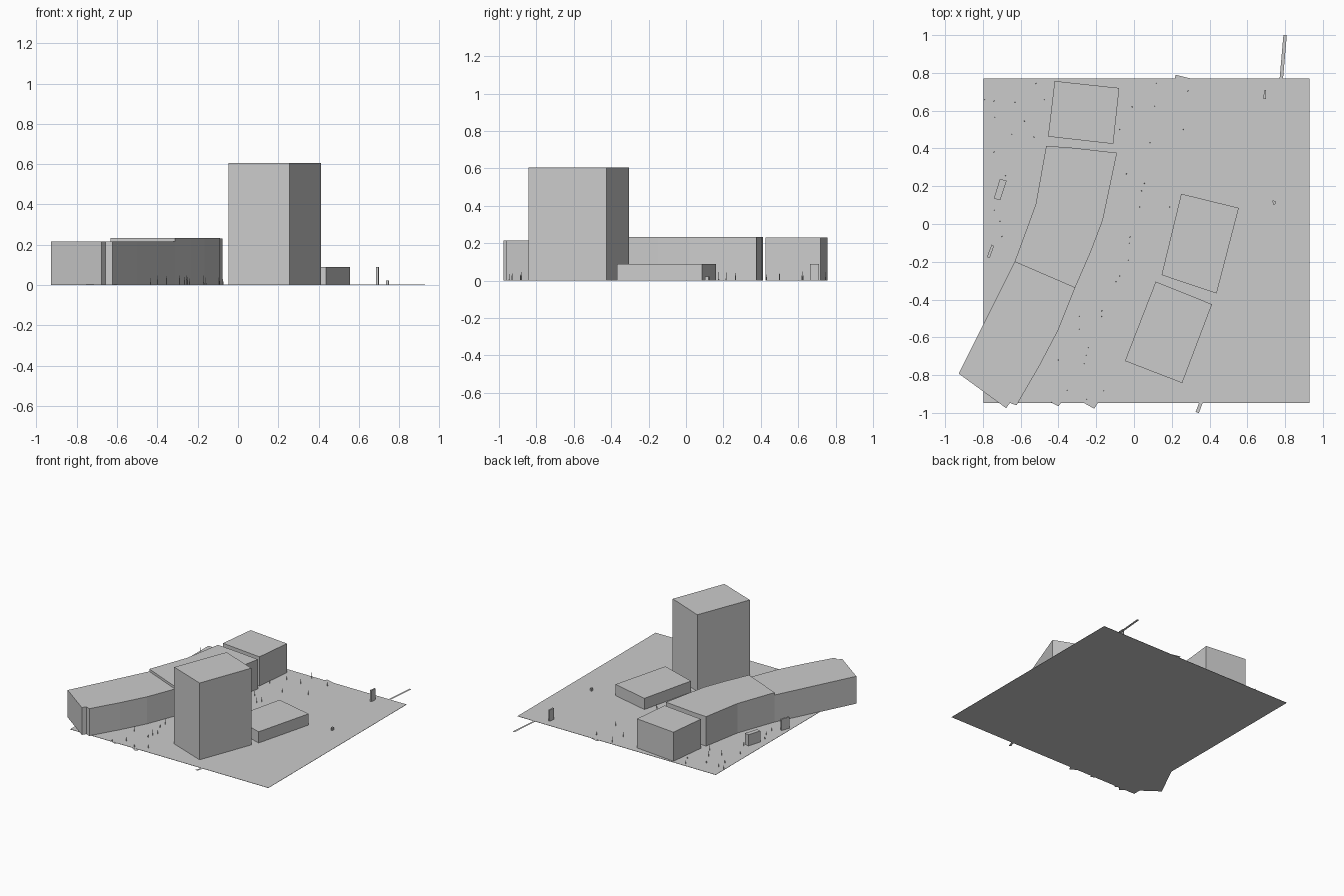
import bpy, bmesh, random
from mathutils import Vector

random.seed(4)


def make_object(name, bm):
    bmesh.ops.recalc_face_normals(bm, faces=bm.faces)
    me = bpy.data.meshes.new(name)
    bm.to_mesh(me)
    bm.free()
    ob = bpy.data.objects.new(name, me)
    bpy.context.collection.objects.link(ob)
    return ob


def prism(name, outline, height, z=0.0):
    """Extrude a plan outline straight up."""
    bm = bmesh.new()
    face = bm.faces.new([bm.verts.new((x, y, z)) for x, y in outline])
    if height:
        top = bmesh.ops.extrude_face_region(bm, geom=[face])["geom"]
        bmesh.ops.translate(bm, vec=(0, 0, height),
                            verts=[v for v in top if isinstance(v, bmesh.types.BMVert)])
    return make_object(name, bm)


def strip(name, path, width, z):
    """Flat ribbon along a path."""
    pts = [Vector(p) for p in path]
    left, right = [], []
    for i, p in enumerate(pts):
        d = (pts[min(i + 1, len(pts) - 1)] - pts[max(i - 1, 0)]).normalized()
        n = Vector((-d.y, d.x)) * width / 2
        left.append(tuple(p + n))
        right.append(tuple(p - n))
    return prism(name, left + right[::-1], 0, z)


# Ground slab with path and plaza edges poking out past its border
prism("ground", [(-0.797, -0.948), (0.928, -0.948), (0.928, 0.77), (-0.797, 0.77)], 0.002)
strip("footpath", [(0.335, -0.998), (0.36, -0.93), (0.47, -0.70), (0.62, -0.30), (0.71, -0.01),
                   (0.76, 0.50), (0.78, 0.77), (0.80, 1.0)], 0.018, 0.001)
prism("plaza", [(-0.44, -0.945), (-0.40, -0.965), (-0.385, -0.945), (-0.27, -0.945),
                (-0.21, -0.978), (-0.19, -0.945), (0.31, 0.768), (0.22, 0.79),
                (0.215, 0.76)], 0, 0.001)

# Long curved building in two sections, and the block at its far end
prism("curved_block_north", [(-0.465, 0.413), (-0.35, 0.406), (-0.09, 0.377), (-0.165, 0.02),
                             (-0.23, -0.15), (-0.312, -0.338), (-0.632, -0.20),
                             (-0.52, 0.105)], 0.234)
prism("curved_block_south", [(-0.632, -0.20), (-0.312, -0.338), (-0.40, -0.56), (-0.50, -0.75),
                             (-0.622, -0.96), (-0.657, -0.947), (-0.677, -0.975),
                             (-0.928, -0.792)], 0.215)
prism("end_block", [(-0.42, 0.757), (-0.078, 0.72), (-0.11, 0.424), (-0.455, 0.463)], 0.231)

# Tower and low annex
prism("tower", [(0.115, -0.305), (0.413, -0.425), (0.255, -0.842), (-0.048, -0.725)], 0.606)
prism("low_annex", [(0.25, 0.16), (0.555, 0.085), (0.437, -0.368), (0.146, -0.27)], 0.09)

# Small huts around the edges
prism("east_kiosk", [(0.69, 0.71), (0.70, 0.71), (0.698, 0.663), (0.684, 0.665)], 0.09)
prism("east_box", [(0.734, 0.125), (0.75, 0.121), (0.747, 0.102), (0.735, 0.104)], 0.023)
prism("west_hut", [(-0.71, 0.238), (-0.674, 0.23), (-0.708, 0.126), (-0.742, 0.135)], 0.09)
prism("west_kiosk", [(-0.754, -0.109), (-0.741, -0.117), (-0.765, -0.182), (-0.778, -0.174)], 0.09)

# Slim posts scattered across the site
west_posts = [(-0.79, 0.66), (-0.74, 0.65), (-0.63, 0.645), (-0.52, 0.745), (-0.475, 0.66),
              (-0.735, 0.565), (-0.645, 0.475), (-0.53, 0.46), (-0.58, 0.545), (-0.74, 0.38),
              (-0.68, 0.255), (-0.74, 0.075), (-0.71, 0.015), (-0.70, -0.065)]
court_posts = [(-0.01, 0.62), (0.11, 0.625), (0.12, 0.745), (0.285, 0.705), (0.26, 0.5),
               (-0.075, 0.5), (0.085, 0.43), (-0.04, 0.265), (0.055, 0.215), (0.04, 0.175),
               (0.19, 0.09), (0.03, 0.09), (-0.02, -0.07), (-0.025, -0.1), (-0.03, -0.19),
               (-0.075, -0.275), (-0.095, -0.305), (-0.17, -0.46), (-0.17, -0.49),
               (-0.29, -0.49), (-0.29, -0.555), (-0.24, -0.655), (-0.255, -0.695),
               (-0.265, -0.74), (-0.40, -0.72), (-0.355, -0.88), (-0.16, -0.885),
               (-0.435, -0.945), (-0.25, -0.93)]
for name, spots in (("west_posts", west_posts), ("court_posts", court_posts)):
    bm = bmesh.new()
    for x, y in spots:
        h = random.uniform(0.025, 0.05)
        new = bmesh.ops.create_cone(bm, cap_ends=True, segments=4, radius1=0.003,
                                    radius2=0.001, depth=h)["verts"]
        bmesh.ops.translate(bm, vec=(x, y, h / 2), verts=new)
    make_object(name, bm)
